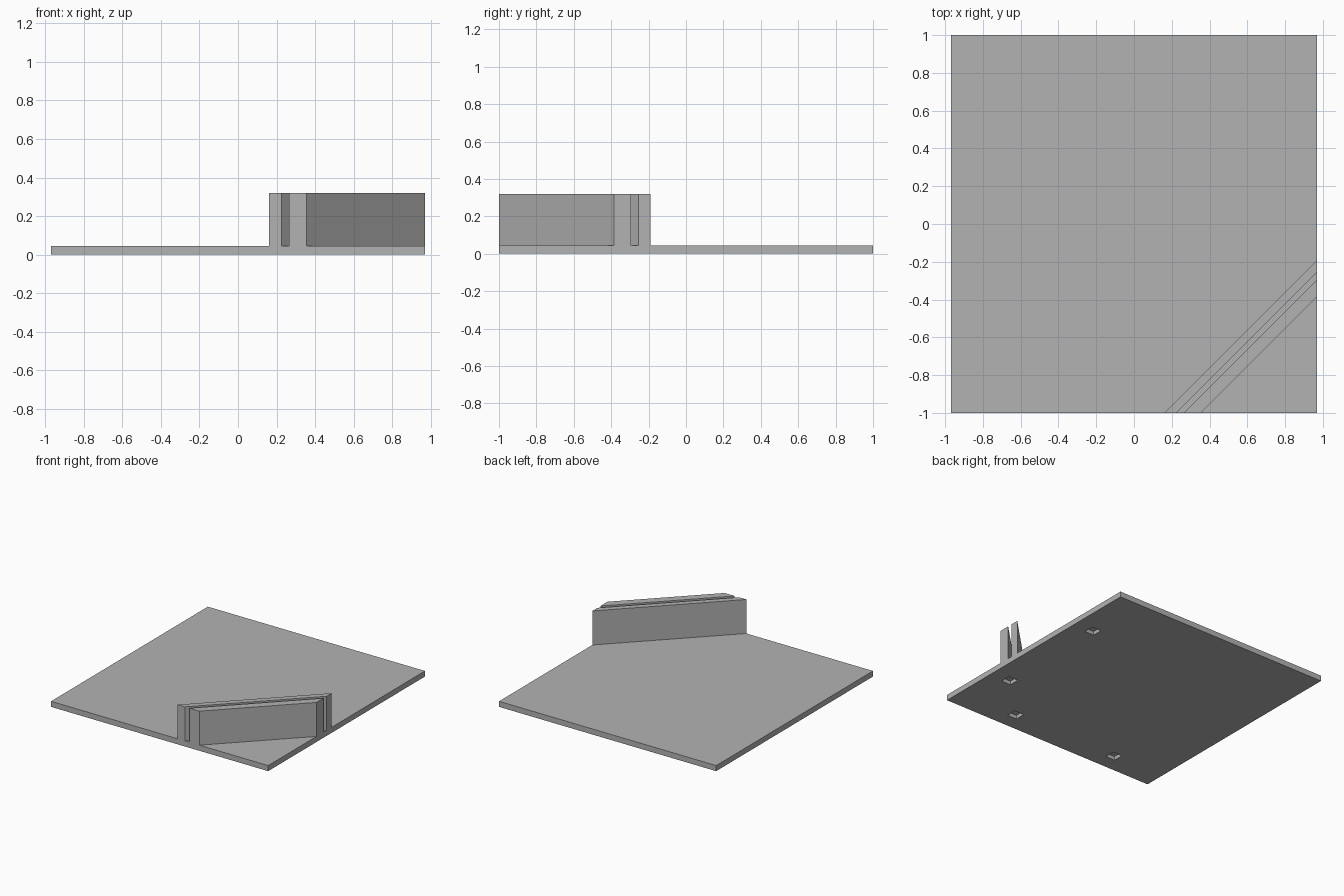
import bpy
import bmesh

cube = bpy.data.objects.get("Cube")
if cube:
    bpy.data.objects.remove(cube, do_unlink=True)

HALF_X, HALF_Y = 0.97, 1.0
PLATE_TOP, WALL_TOP = 0.045, 0.32

grey = bpy.data.materials.new("plain_grey")
grey.use_nodes = True
colour = (0.45, 0.45, 0.45, 1)
grey.diffuse_color = colour
grey.node_tree.nodes["Principled BSDF"].inputs["Base Color"].default_value = colour


def prism(name, outline, bottom, top):
    """Extrude a flat outline (x, y points) upward from bottom to top."""
    bm = bmesh.new()
    face = bm.faces.new([bm.verts.new((x, y, bottom)) for x, y in outline])
    extruded = bmesh.ops.extrude_face_region(bm, geom=[face])["geom"]
    for v in extruded:
        if isinstance(v, bmesh.types.BMVert):
            v.co.z = top
    bmesh.ops.recalc_face_normals(bm, faces=bm.faces)
    mesh = bpy.data.meshes.new(name)
    bm.to_mesh(mesh)
    bm.free()
    mesh.materials.append(grey)
    obj = bpy.data.objects.new(name, mesh)
    bpy.context.collection.objects.link(obj)
    return obj


def rectangle(cx, cy, hx, hy):
    return [(cx - hx, cy - hy), (cx + hx, cy - hy), (cx + hx, cy + hy), (cx - hx, cy + hy)]


def diagonal_wall(name, outer, inner):
    """Wall at 45 degrees across the corner, trimmed flush with the plate edges."""
    def y_at_side(x):
        return -HALF_Y + HALF_X - x
    outline = [(outer, -HALF_Y), (inner, -HALF_Y),
               (HALF_X, y_at_side(inner)), (HALF_X, y_at_side(outer))]
    return prism(name, outline, PLATE_TOP, WALL_TOP)


# Base plate
plate = prism("base_plate", rectangle(0, 0, HALF_X, HALF_Y), 0, PLATE_TOP)

# Square pockets in the underside
for cx, cy in [(0.80, 0.48), (0.80, -0.48), (0.44, -0.84), (-0.51, -0.84)]:
    cutter = prism("pocket_cutter", rectangle(cx, cy, 0.042, 0.042), -0.05, 0.03)
    cutter.hide_render = True
    cut = plate.modifiers.new("pocket", 'BOOLEAN')
    cut.operation = 'DIFFERENCE'
    cut.solver = 'EXACT'
    cut.object = cutter
    bpy.context.view_layer.objects.active = plate
    bpy.ops.object.modifier_apply(modifier=cut.name)
    bpy.data.objects.remove(cutter, do_unlink=True)

# Two diagonal walls with a narrow slot between them
diagonal_wall("back_slot_wall", 0.16, 0.225)
diagonal_wall("front_slot_wall", 0.265, 0.355)
